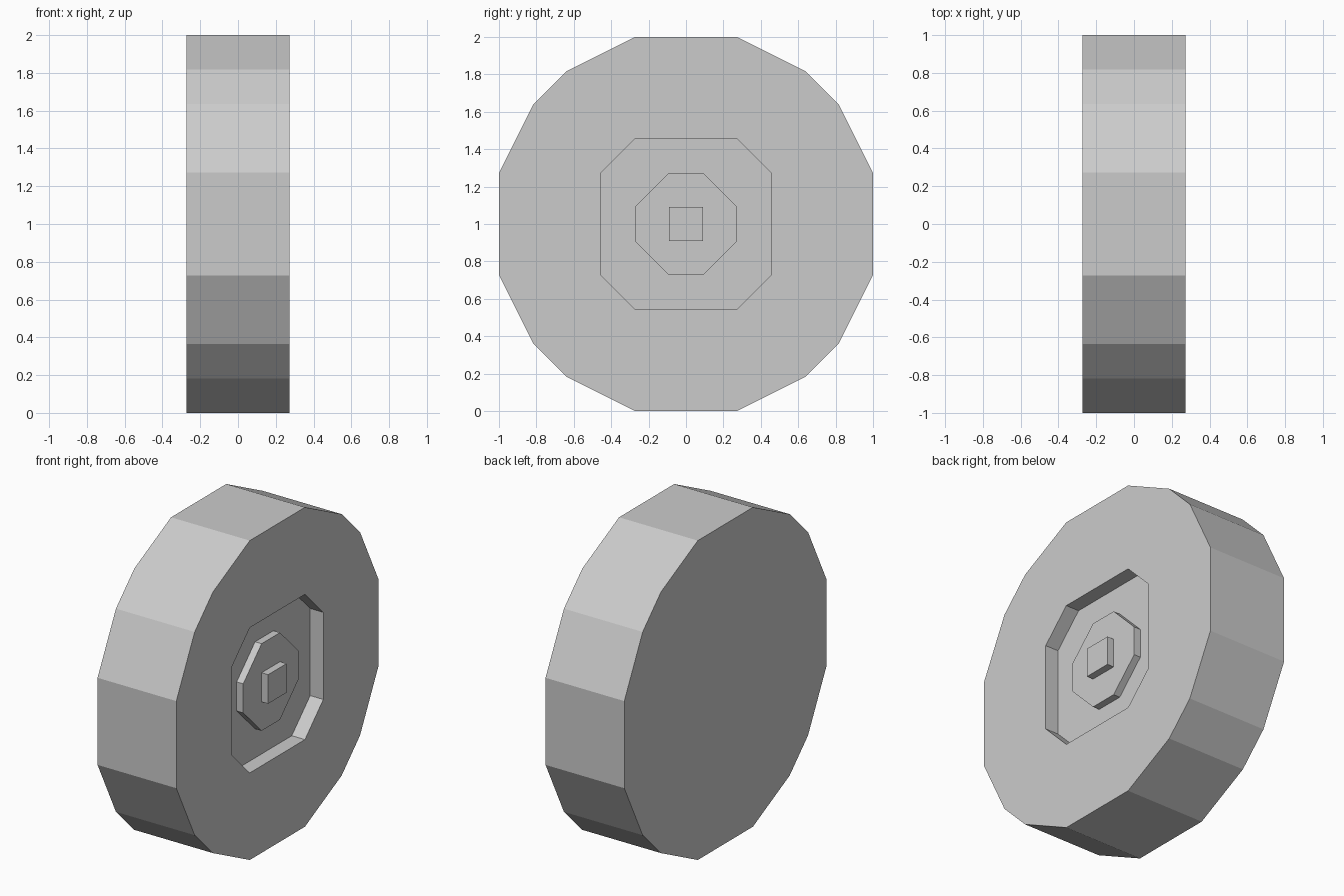
import bpy
import bmesh

if "Cube" in bpy.data.objects:
    bpy.data.objects.remove(bpy.data.objects["Cube"])

U = 1 / 11  # the model follows an 11-step grid per unit

# Quarter outlines in (y, z) steps; each is repeated by 90 degree turns
TREAD = [(3, 11), (7, 9), (9, 7), (11, 3)]
RIM = [(3, 5), (5, 3)]
HUB = [(1, 3), (3, 1)]
CAP = [(1, 1)]

bm = bmesh.new()


def ring(quarter, x):
    pts, q = [], quarter
    for _ in range(4):
        pts += q
        q = [(z, -y) for y, z in q]
    return [bm.verts.new((x * U, y * U, 1 + z * U)) for y, z in pts]


def wall(quarter, x0, x1):
    a, b = ring(quarter, x0), ring(quarter, x1)
    n = len(a)
    for i in range(n):
        j = (i + 1) % n
        bm.faces.new((a[i], a[j], b[j], b[i]))
    return a, b


def flat_ring(outer, inner):
    edges = [bm.edges.get((r[i - 1], r[i])) for r in (outer, inner) for i in range(len(r))]
    bmesh.ops.triangle_fill(bm, edges=edges, use_beauty=True, normal=(1, 0, 0))


# Tread, sunken rim, raised hub and centre cap walls
tread_back, tread_front = wall(TREAD, -3, 3)
rim_top, rim_floor = wall(RIM, 3, 2)
hub_base, hub_top = wall(HUB, 2, 2.5)
cap_base, cap_top = wall(CAP, 2.5, 3)

# Flat faces joining the walls
bm.faces.new(tread_back)
bm.faces.new(cap_top)
flat_ring(tread_front, rim_top)
flat_ring(rim_floor, hub_base)
flat_ring(hub_top, cap_base)

bmesh.ops.recalc_face_normals(bm, faces=bm.faces[:])
mesh = bpy.data.meshes.new("wheel")
bm.to_mesh(mesh)
bm.free()
bpy.context.collection.objects.link(bpy.data.objects.new("wheel", mesh))
